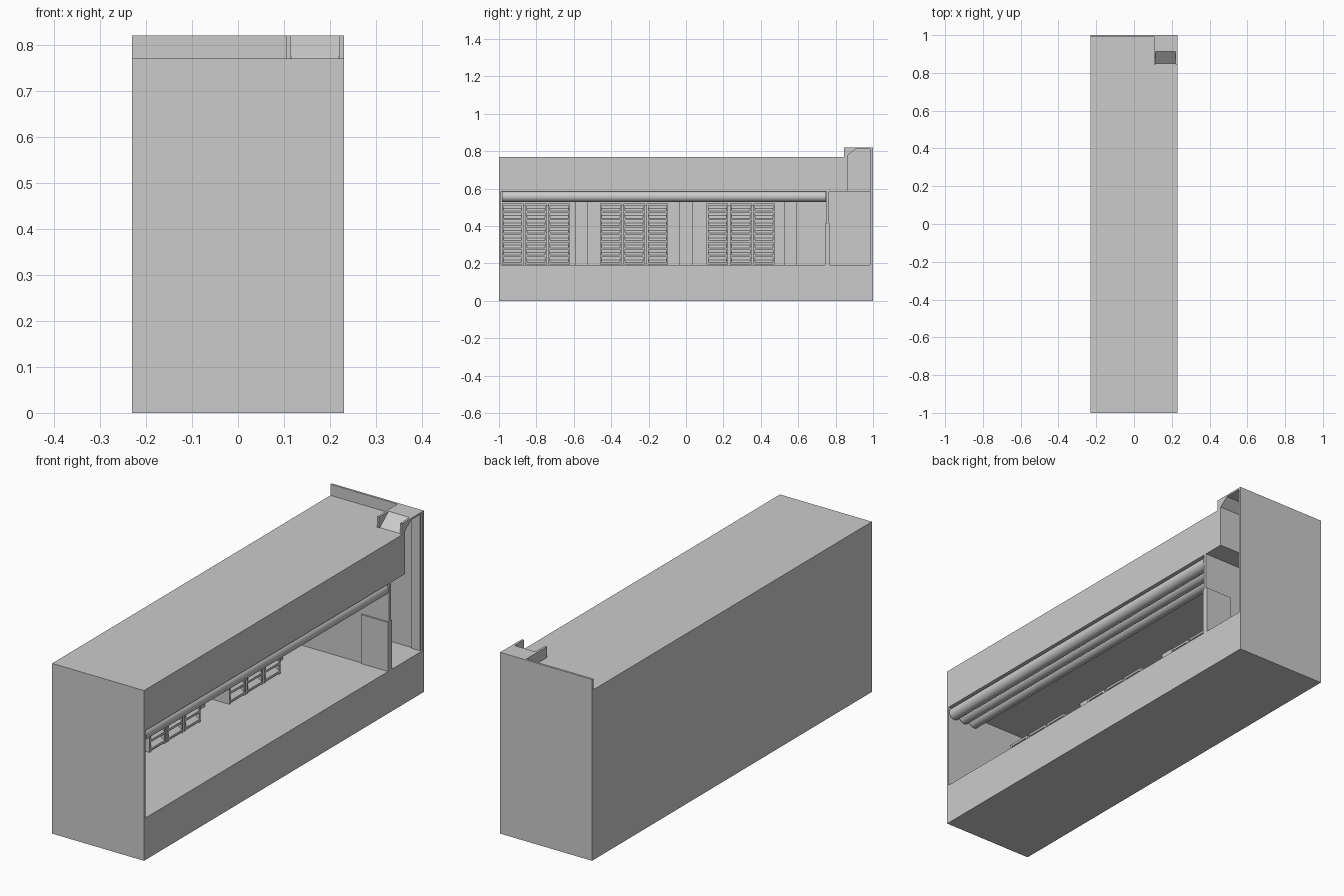
import bpy, math

if "Cube" in bpy.data.objects:
    bpy.data.objects.remove(bpy.data.objects["Cube"])

grey = bpy.data.materials.new("plain grey")
grey.diffuse_color = (0.6, 0.6, 0.6, 1)
grey.use_nodes = True
grey.node_tree.nodes["Principled BSDF"].inputs["Base Color"].default_value = grey.diffuse_color


def make(name, verts, faces):
    me = bpy.data.meshes.new(name)
    me.from_pydata(verts, [], faces)
    me.materials.append(grey)
    ob = bpy.data.objects.new(name, me)
    bpy.context.collection.objects.link(ob)
    return ob


def prism(name, pts, a, b, axis="x"):
    """Extrude a profile: (y, z) points along x, or (x, z) points along y."""
    n = len(pts)
    put = (lambda p, t: (t, p[0], p[1])) if axis == "x" else (lambda p, t: (p[0], t, p[1]))
    verts = [put(p, t) for t in (a, b) for p in pts]
    faces = [tuple(range(n))[::-1], tuple(range(n, 2 * n))]
    faces += [(i, (i + 1) % n, n + (i + 1) % n, n + i) for i in range(n)]
    ob = make(name, verts, faces)
    # consistent outward normals
    import bmesh
    bm = bmesh.new()
    bm.from_mesh(ob.data)
    bmesh.ops.recalc_face_normals(bm, faces=bm.faces)
    bm.to_mesh(ob.data)
    bm.free()
    return ob


def box(name, x0, x1, y0, y1, z0, z1):
    return prism(name, [(y0, z0), (y1, z0), (y1, z1), (y0, z1)], x0, x1)


FLOOR, CEIL, ROOF, TOP = 0.19, 0.585, 0.77, 0.82
X, BACK, SHAFT = 0.23, -0.22, 0.115

# building shell
box("base", -X, X, -1, 1, 0, FLOOR)
box("rear_wall", -X, BACK, -1, 0.99, FLOOR, CEIL)
box("front_wall", BACK, X, -1, -0.99, FLOOR, CEIL)
box("end_wall", -X, X, 0.99, 1, FLOOR, TOP)
box("roof_block", -X, X, -1, 0.865, CEIL, ROOF)
box("roof_block_end", -X, SHAFT, 0.865, 0.99, CEIL, ROOF)

# partition with a low door plate on it
box("partition", BACK, X, 0.75, 0.765, FLOOR, CEIL)
box("door_plate", 0.095, X, 0.744, 0.771, FLOOR, 0.412)

# narrow strip on the end wall of the shaft
box("shaft_strip", 0.18, 0.222, 0.984, 0.99, FLOOR, 0.812)

# hood above the shaft: two cheeks and a sloped cover
box("hood_inner_cheek", 0.105, SHAFT, 0.845, 0.99, ROOF, TOP)
prism("hood_outer_cheek", [(0.845, ROOF), (0.845, TOP), (0.99, TOP), (0.99, 0.812),
                           (0.908, 0.812), (0.865, 0.778), (0.865, ROOF)], 0.22, X)
prism("hood_cover", [(0.85, ROOF), (0.912, TOP), (0.99, TOP), (0.99, 0.812),
                     (0.908, 0.812), (0.865, 0.778), (0.865, ROOF)], SHAFT, 0.22)

# three long pipes under the ceiling
R = 0.028
for i in range(3):
    cx = X - R - i * 2 * R
    ring = [(cx + R * math.cos(k * math.tau / 32), CEIL - R + R * math.sin(k * math.tau / 32))
            for k in range(32)]
    pipe = prism(f"ceiling_pipe_{i}", ring, -0.985, 0.748, "y")
    bpy.context.view_layer.objects.active = pipe
    pipe.select_set(True)
    bpy.ops.object.shade_smooth_by_angle()
    pipe.select_set(False)

# pilasters on the rear wall
for i, y in enumerate((-0.56, 0.0, 0.56)):
    box(f"pilaster_{i}", BACK, -0.19, y - 0.034, y + 0.034, FLOOR, CEIL)

# louvred cabinets standing against the rear wall
H, W, PITCH = 0.52, 0.115, 0.125
FACE, DEEP = -0.12, -0.14
for g, y0 in enumerate((-0.985, -0.46, 0.11)):
    for c in range(3):
        a = y0 + c * PITCH
        b = a + W
        tag = f"{g}_{c}"
        box(f"cabinet_body_{tag}", BACK, DEEP, a, b, FLOOR, H)
        box(f"cabinet_stile_left_{tag}", DEEP, FACE, a, a + 0.009, FLOOR, H)
        box(f"cabinet_stile_right_{tag}", DEEP, FACE, b - 0.009, b, FLOOR, H)
        box(f"cabinet_head_{tag}", DEEP, FACE, a + 0.009, b - 0.009, H - 0.01, H)
        for s in range(8):
            z = FLOOR + 0.004 + s * 0.0395
            prism(f"cabinet_slat_{tag}_{s}",
                  [(DEEP, z), (FACE, z), (FACE, z + 0.01), (DEEP, z + 0.024)],
                  a + 0.009, b - 0.009, "y")
    # filler behind the gaps between cabinets
    box(f"cabinet_filler_{g}", BACK, -0.15, y0 + 0.01, y0 + 2 * PITCH + W - 0.01, FLOOR, H - 0.01)
